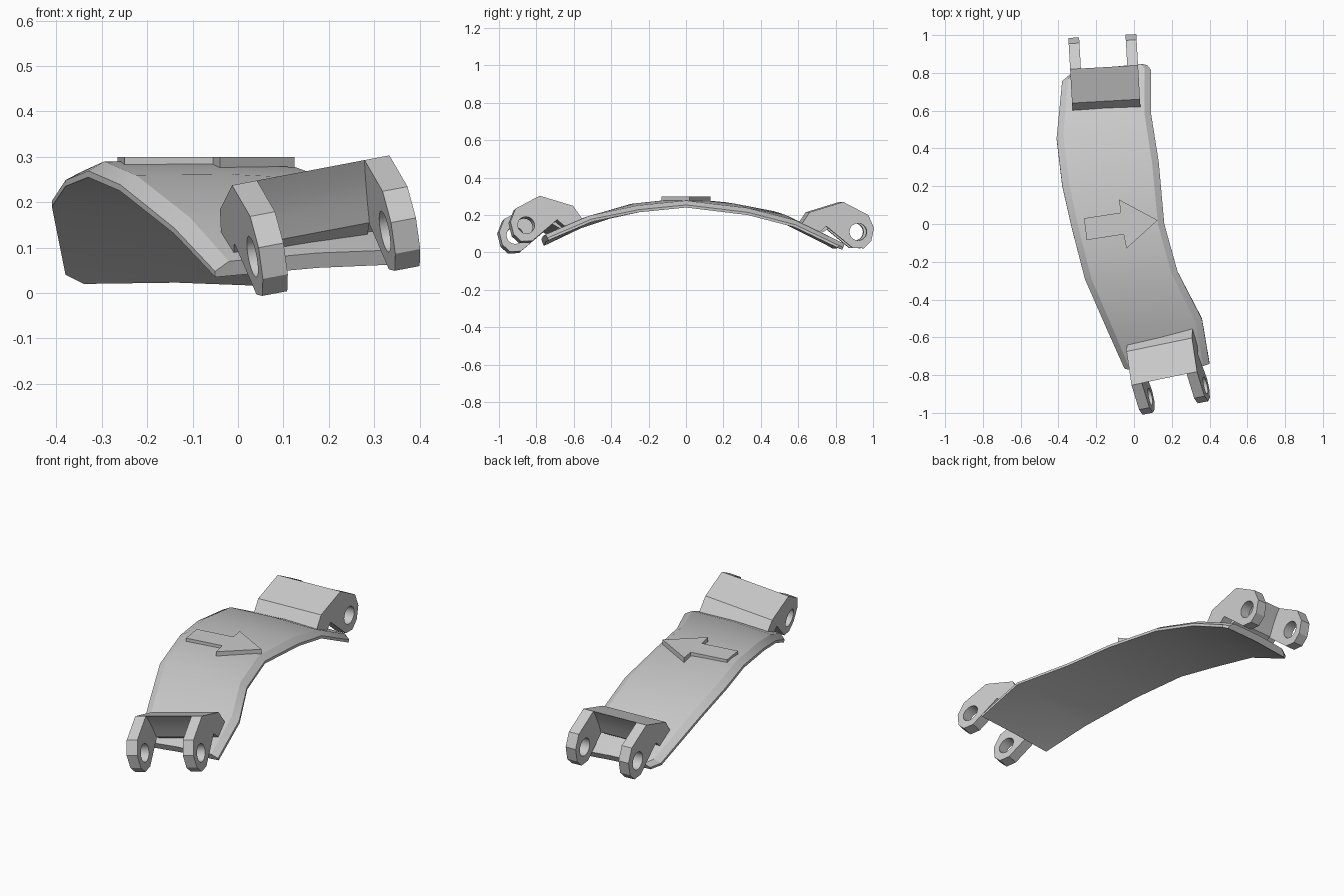
import bpy, bmesh, math
from mathutils import Vector, Matrix

cube = bpy.data.objects.get("Cube")
if cube:
    bpy.data.objects.remove(cube)

grey = bpy.data.materials.new("plain_grey")
grey.use_nodes = True
grey.diffuse_color = (0.6, 0.6, 0.6, 1)
grey.node_tree.nodes["Principled BSDF"].inputs["Base Color"].default_value = (0.6, 0.6, 0.6, 1)


def finish(name, bm, angle=30):
    bmesh.ops.recalc_face_normals(bm, faces=bm.faces)
    mesh = bpy.data.meshes.new(name)
    bm.to_mesh(mesh)
    bm.free()
    mesh.materials.append(grey)
    obj = bpy.data.objects.new(name, mesh)
    bpy.context.collection.objects.link(obj)
    bpy.ops.object.select_all(action='DESELECT')
    obj.select_set(True)
    bpy.context.view_layer.objects.active = obj
    bpy.ops.object.shade_smooth_by_angle(angle=math.radians(angle))
    return obj


def skin(bm, rings, closed=False):
    """Join successive rings of vertices with quads, capping the ends if open."""
    n = len(rings[0])
    pairs = list(zip(rings, rings[1:] + rings[:1])) if closed else list(zip(rings, rings[1:]))
    for a, b in pairs:
        for i in range(n):
            j = (i + 1) % n
            bm.faces.new((a[i], a[j], b[j], b[i]))
    if not closed:
        bm.faces.new(rings[0])
        bm.faces.new(rings[-1])


def prism(bm, outline, x0, x1, frame):
    """Extrude a side profile (forward, up) across the width."""
    skin(bm, [[bm.verts.new(frame @ Vector((x, f, u))) for f, u in outline] for x in (x0, x1)])


# Curved plate: lower left and right edges, from back to front
left = [(-.34, .785, .02), (-.38, .75, .04), (-.41, .45, .19), (-.38, .2, .235), (-.33, -.02, .255),
        (-.26, -.29, .225), (-.14, -.56, .13), (-.05, -.76, .035)]
right = [(.07, .835, .015), (.09, .81, .025), (.09, .58, .135), (.13, .33, .20), (.16, 0, .24),
         (.23, -.25, .215), (.36, -.5, .165), (.40, -.735, .065)]
section = [(0, 0), (0, .014), (.07, .036), (.5, .042), (.93, .036), (1, .014), (1, 0), (.5, .006)]
bm = bmesh.new()
rings = []
for i, (l, r) in enumerate(zip(left, right)):
    l, r = Vector(l), Vector(r)
    a, b = max(i - 1, 0), min(i + 1, len(left) - 1)
    along = Vector(left[a]) + Vector(right[a]) - Vector(left[b]) - Vector(right[b])
    normal = (r - l).cross(along).normalized()
    rings.append([bm.verts.new(l.lerp(r, t) + normal * h) for t, h in section])
skin(bm, rings)
finish("curved_plate", bm, 28)

# Direction arrow raised on the plate
arrow = [(-.265, .03), (-.07, .06), (-.08, .13), (.125, .02), (-.04, -.13), (-.055, -.055), (-.25, -.085)]
bm = bmesh.new()
skin(bm, [[bm.verts.new((x, y, z)) for x, y in arrow] for z in (.26, .30)])
finish("arrow", bm, 20)

# Hinge bracket: lug and web profiles measured from the pin hole
lug = [(-.31, .03), (-.26, .105), (-.08, .16), (.055, .09), (.085, .02), (.07, -.05),
       (.03, -.088), (-.03, -.085), (-.17, .03), (-.21, -.005)]
web = [(-.31, .03), (-.26, .105), (-.08, .16), (-.105, .12), (-.13, .07), (-.15, .02), (-.2, -.01)]
HALF, THICK, HOLE, SEG = .18, .057, .046, 20


def lug_with_hole(bm, x0, x1, frame):
    """Lug whose sides are bridged from the outline to a round hole."""
    for x in (x0, x1):
        outer = [bm.verts.new(frame @ Vector((x, f, u))) for f, u in lug]
        inner = [bm.verts.new(frame @ Vector((x, HOLE * math.cos(2 * math.pi * k / SEG),
                                              HOLE * math.sin(2 * math.pi * k / SEG)))) for k in range(SEG)]
        edges = [bm.edges.new((loop[k], loop[(k + 1) % len(loop)]))
                 for loop in (outer, inner) for k in range(len(loop))]
        bmesh.ops.triangle_fill(bm, edges=edges, use_beauty=True)
        if x == x0:
            first = (outer, inner)
    for a, b in zip(first, (outer, inner)):
        n = len(a)
        for i in range(n):
            j = (i + 1) % n
            bm.faces.new((a[i], a[j], b[j], b[i]))


def bracket(name, origin, across, forward):
    a = Vector(across).normalized()
    f = Vector(forward)
    f = (f - a * f.dot(a)).normalized()
    frame = Matrix.Translation(origin) @ Matrix((a, f, f.cross(a) * (-1 if f.cross(a).z < 0 else 1))).transposed().to_4x4()
    for side, tag in ((-1, "right"), (1, "left")):
        bm = bmesh.new()
        lug_with_hole(bm, side * HALF, side * (HALF - THICK), frame)
        finish(name + "_" + tag + "_lug", bm)
    bm = bmesh.new()
    edge = HALF - THICK
    prism(bm, web, -edge, edge, frame)
    finish(name + "_web", bm)


bracket("front_bracket", (.205, -.89, .113), (.29, .06, .055), (.2, -.98, 0))
bracket("back_bracket", (-.163, .91, .11), (.35, .02, 0), (-.057, 1, 0))
